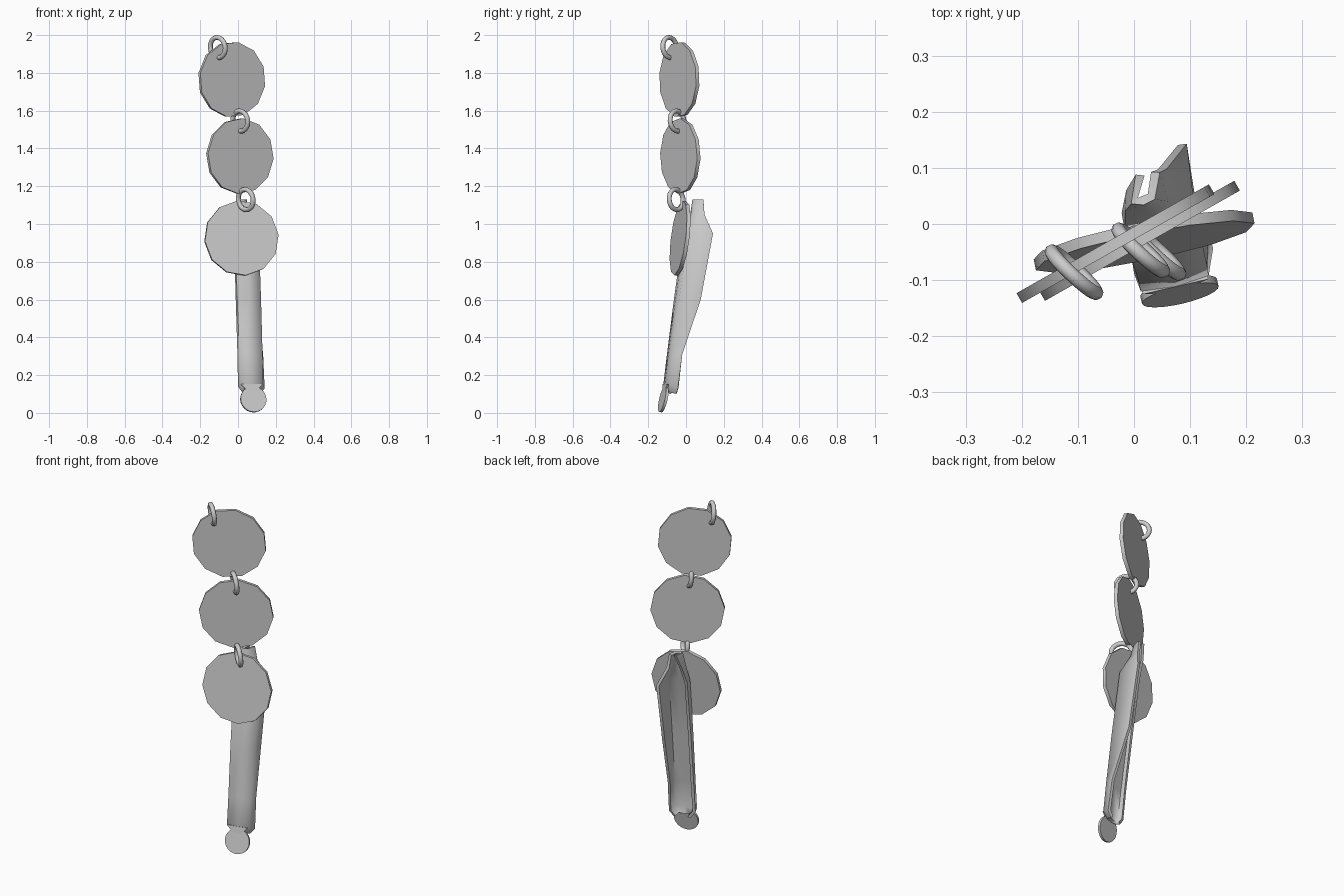
import bpy, bmesh, math
from mathutils import Vector, Matrix

if "Cube" in bpy.data.objects:
    bpy.data.objects.remove(bpy.data.objects["Cube"])

metal = bpy.data.materials.new("grey_metal")
metal.diffuse_color = (0.6, 0.6, 0.6, 1)
metal.use_nodes = True
metal.node_tree.nodes["Principled BSDF"].inputs["Base Color"].default_value = metal.diffuse_color


def frame(center, turn, tilt=0):
    """Upright plane turned about z and leaning back; local z points to the front."""
    a, t = math.radians(turn), math.radians(tilt)
    u = Vector((math.cos(a), math.sin(a), 0))
    back = Vector((-math.sin(a), math.cos(a), 0))
    v = back * math.sin(t) + Vector((0, 0, math.cos(t)))
    m = Matrix((u, v, u.cross(v))).transposed().to_4x4()
    m.translation = center
    return m


def finish(name, bm, angle=40, wall=0):
    """Make the object; a wall value thickens an open sheet inwards."""
    if not wall:
        bmesh.ops.recalc_face_normals(bm, faces=bm.faces)
    me = bpy.data.meshes.new(name)
    bm.to_mesh(me)
    bm.free()
    me.materials.append(metal)
    ob = bpy.data.objects.new(name, me)
    bpy.context.collection.objects.link(ob)
    bpy.ops.object.select_all(action='DESELECT')
    ob.select_set(True)
    bpy.context.view_layer.objects.active = ob
    if wall:
        mod = ob.modifiers.new("wall", 'SOLIDIFY')
        mod.thickness = wall
        mod.offset = -1
        bpy.ops.object.modifier_apply(modifier=mod.name)
    bpy.ops.object.shade_smooth_by_angle(angle=math.radians(angle))
    return ob


def loft(bm, loops, closed=True):
    """Skin loops of equal length; closed loops are capped at both ends."""
    rows = [[bm.verts.new(p) for p in loop] for loop in loops]
    n = len(rows[0])
    for r, s in zip(rows, rows[1:]):
        for i in range(n if closed else n - 1):
            bm.faces.new((r[i], r[(i + 1) % n], s[(i + 1) % n], s[i]))
    if closed:
        bm.faces.new(rows[0][::-1])
        bm.faces.new(rows[-1])


def disc(name, center, radius, sides, turn, tilt=0, rim=0.01, start=-10):
    """Thin round plate."""
    m = frame(center, turn, tilt)
    angles = [math.radians(start) + math.tau * i / sides for i in range(sides)]
    bm = bmesh.new()
    loft(bm, [[m @ Vector((radius * math.cos(a), radius * math.sin(a), h)) for a in angles]
              for h in (-rim, rim)])
    finish(name, bm)


def ring(name, center, turn, tilt=-6, major=0.054, minor=0.013, seg=20, sides=8):
    """Connecting loop standing almost upright."""
    m = frame(center, turn, tilt)
    bm = bmesh.new()
    grid = []
    for i in range(seg):
        a = math.tau * i / seg
        row = []
        for j in range(sides):
            b = math.tau * j / sides
            r = major + minor * math.cos(b)
            row.append(bm.verts.new(m @ Vector((r * math.cos(a), r * math.sin(a),
                                                minor * math.sin(b)))))
        grid.append(row)
    for i in range(seg):
        for j in range(sides):
            k, l = (i + 1) % seg, (j + 1) % sides
            bm.faces.new((grid[i][j], grid[k][j], grid[k][l], grid[i][l]))
    finish(name, bm, 60)


# Three hanging plates
disc("upper_disc", (-0.033, -0.035, 1.765), 0.2, 12, 29.5)
disc("middle_disc", (0.01, -0.03, 1.36), 0.2, 12, 29.5, start=-4)
disc("lower_disc", (0.018, -0.031, 0.925), 0.2, 12, 11.5, 7, start=5)

# Rings joining them
ring("top_ring", (-0.107, -0.086, 1.934), -43)
ring("upper_link_ring", (0.012, -0.047, 1.545), -43)
ring("lower_link_ring", (0.041, -0.052, 1.129), -43)

# Long bar, an open trough: left lip, left front, right front, right wall edge at each level
sections = [
    [(0.030, -0.080, 0.10), (0.035, -0.105, 0.11), (0.110, -0.088, 0.11), (0.115, -0.052, 0.10)],
    [(0.000, -0.088, 0.14), (0.012, -0.120, 0.15), (0.133, -0.092, 0.15), (0.141, -0.043, 0.13)],
    [(-0.003, -0.068, 0.31), (0.008, -0.101, 0.31), (0.130, -0.073, 0.31), (0.133, -0.020, 0.31)],
    [(-0.012, -0.030, 0.60), (-0.004, -0.064, 0.60), (0.122, -0.036, 0.60), (0.100, 0.078, 0.60)],
    [(-0.022, 0.020, 0.95), (-0.016, -0.016, 0.95), (0.110, 0.014, 0.95), (0.094, 0.143, 0.95)],
    [(-0.014, 0.060, 1.05), (-0.016, 0.022, 1.05), (0.062, 0.040, 1.05), (0.058, 0.098, 1.05)],
    [(0.003, 0.088, 1.13), (-0.005, 0.036, 1.13), (0.037, 0.044, 1.13), (0.046, 0.092, 1.13)],
]
loops = []
for lip, lf, rf, edge in sections:
    mid = (Vector(lf) + Vector(rf)) / 2 + Vector((0.001, -0.006, 0))  # gently rounded front
    loops.append([Vector(lip), Vector(lf), mid, Vector(rf), Vector(edge)])
bm = bmesh.new()
loft(bm, loops, closed=False)
finish("long_bar", bm, 80, wall=0.016)

# Small round end below the bar, with a short neck
disc("end_disc", (0.081, -0.12, 0.072), 0.07, 24, 13, 13, rim=0.007, start=0)
m = frame((0.073, -0.107, 0.14), 13, 10)
bm = bmesh.new()
loft(bm, [[m @ Vector((x, y, s * 0.007)) for x, s in ((-w, -1), (w, -1), (w, 1), (-w, 1))]
          for w, y in ((0.032, -0.03), (0.035, -0.014), (0.06, 0.012))])
finish("end_neck", bm)
